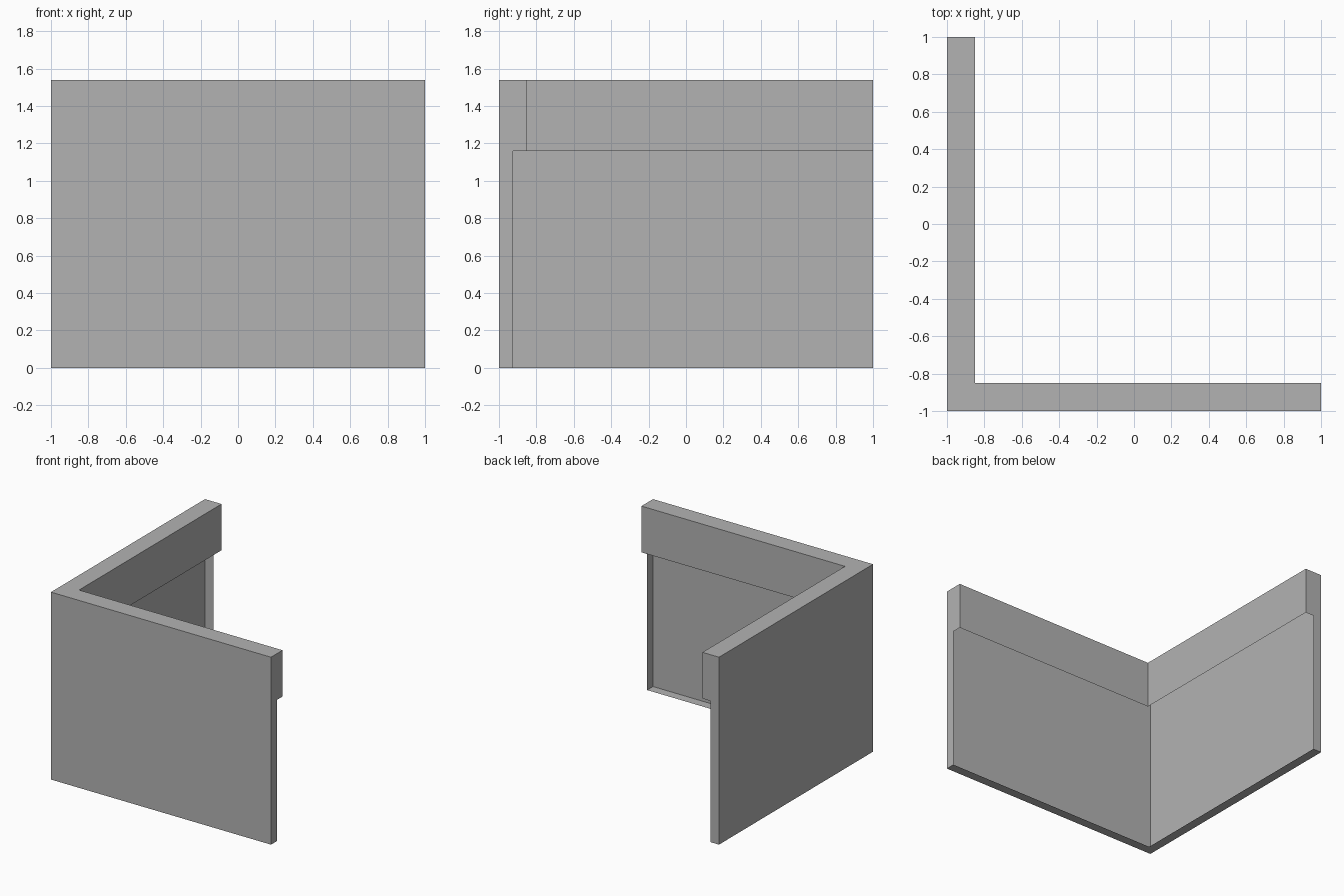
import bpy
import bmesh

cube = bpy.data.objects.get("Cube")
if cube:
    bpy.data.objects.remove(cube, do_unlink=True)

HEIGHT, BAND_BOTTOM = 1.54, 1.16
BAND_DEPTH, LIP_DEPTH = 0.15, 0.076

grey = bpy.data.materials.new("plain grey")
grey.use_nodes = True
colour = (0.45, 0.45, 0.45, 1)
grey.diffuse_color = colour
grey.node_tree.nodes["Principled BSDF"].inputs["Base Color"].default_value = colour

# Open wall section (depth inward, height): top band, outer panel, bottom lip
section = [
    (BAND_DEPTH, BAND_BOTTOM),
    (BAND_DEPTH, HEIGHT),
    (0, HEIGHT),
    (0, 0),
    (LIP_DEPTH, 0),
]
notch = (LIP_DEPTH, BAND_BOTTOM)

# Stations along the L-shaped run: front wall end, mitred corner, side wall end
stations = [
    lambda d, z: (1, d - 1, z),
    lambda d, z: (d - 1, d - 1, z),
    lambda d, z: (d - 1, 1, z),
]

bm = bmesh.new()
rings = [[bm.verts.new(place(*p)) for p in section] for place in stations]

# Sweep the section around the corner; the back of the lower panel stays open
for a, b in zip(rings, rings[1:]):
    for i in range(len(section) - 1):
        bm.faces.new((a[i], b[i], b[i + 1], a[i + 1]))

# Stepped end caps
bm.faces.new(rings[0] + [bm.verts.new(stations[0](*notch))])
bm.faces.new((rings[-1] + [bm.verts.new(stations[-1](*notch))])[::-1])

mesh = bpy.data.meshes.new("corner_wall")
bm.to_mesh(mesh)
bm.free()
mesh.materials.append(grey)
wall = bpy.data.objects.new("corner_wall", mesh)
bpy.context.collection.objects.link(wall)
